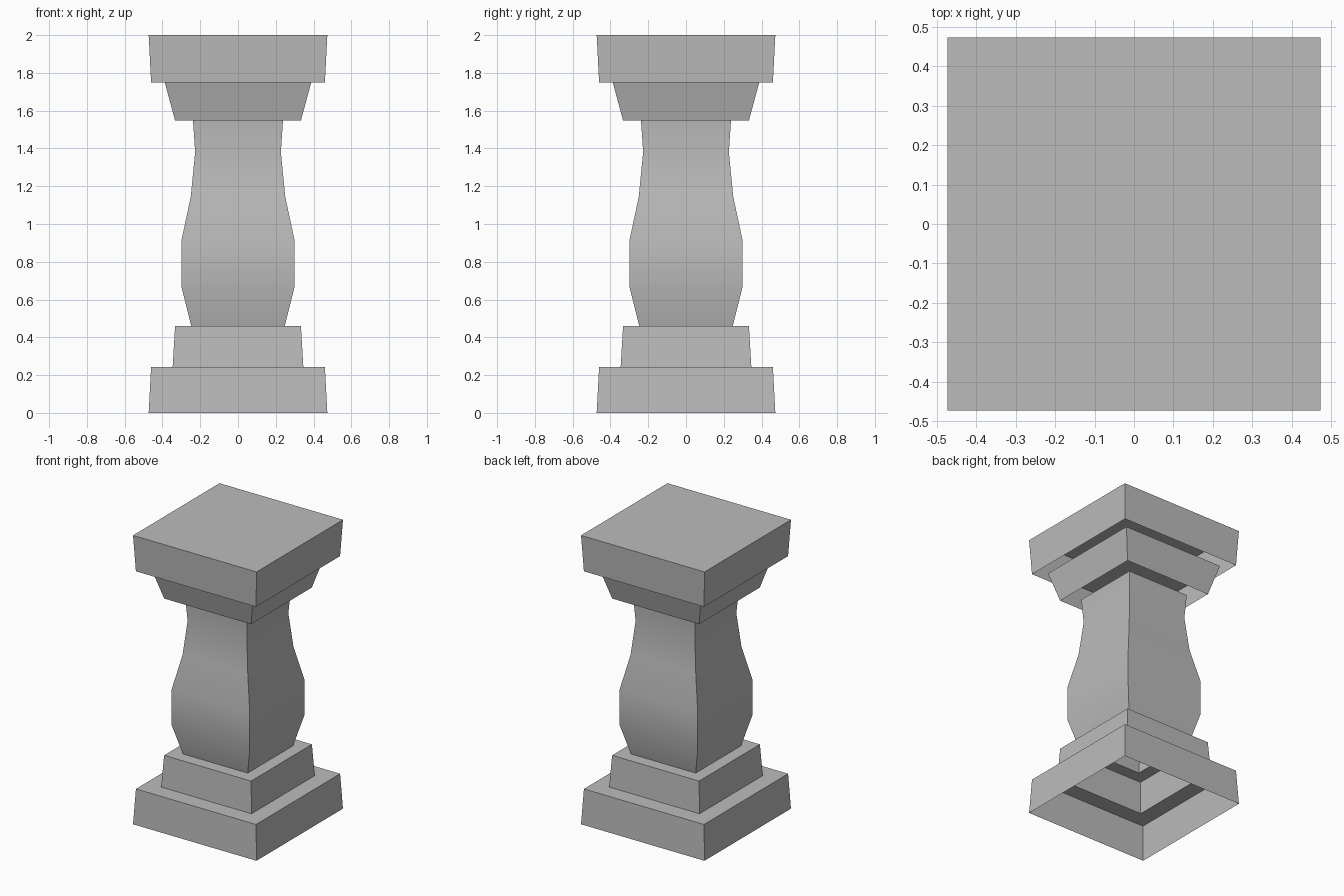
import bpy
import bmesh
import math

cube = bpy.data.objects.get("Cube")
if cube:
    bpy.data.objects.remove(cube, do_unlink=True)

stone = bpy.data.materials.new("grey_stone")
stone.use_nodes = True
GREY = (0.5, 0.5, 0.5, 1)
stone.diffuse_color = GREY
stone.node_tree.nodes["Principled BSDF"].inputs["Base Color"].default_value = GREY


def square_shell(name, profile, cap=False, smooth=False):
    """Square hollow shell through (half width, height) rings, open below."""
    bm = bmesh.new()
    corners = ((-1, -1), (1, -1), (1, 1), (-1, 1))
    rings = [[bm.verts.new((x * half, y * half, z)) for x, y in corners]
             for half, z in profile]
    for low, high in zip(rings, rings[1:]):
        for i in range(4):
            j = (i + 1) % 4
            bm.faces.new((low[i], low[j], high[j], high[i]))
    if cap:
        bm.faces.new(rings[-1])
    mesh = bpy.data.meshes.new(name)
    bm.to_mesh(mesh)
    bm.free()
    mesh.materials.append(stone)
    obj = bpy.data.objects.new(name, mesh)
    bpy.context.collection.objects.link(obj)
    if smooth:
        bpy.ops.object.select_all(action="DESELECT")
        obj.select_set(True)
        bpy.context.view_layer.objects.active = obj
        bpy.ops.object.shade_smooth_by_angle(angle=math.radians(30))
    return obj


# Stepped base: each top ledge runs in to the foot of the next part
square_shell("base_plinth", [(0.473, 0), (0.46, 0.243), (0.346, 0.243)])
square_shell("base_step", [(0.346, 0.243), (0.333, 0.461), (0.248, 0.461)])

# Swelling square shaft
square_shell("shaft", [(0.248, 0.461), (0.3, 0.67), (0.3, 0.91), (0.25, 1.145),
                       (0.227, 1.38), (0.238, 1.547)], smooth=True)

# Flared capital, hollow underneath
square_shell("capital_neck", [(0.333, 1.547), (0.388, 1.75)], cap=True)
square_shell("capital_slab", [(0.46, 1.75), (0.473, 2)], cap=True)
